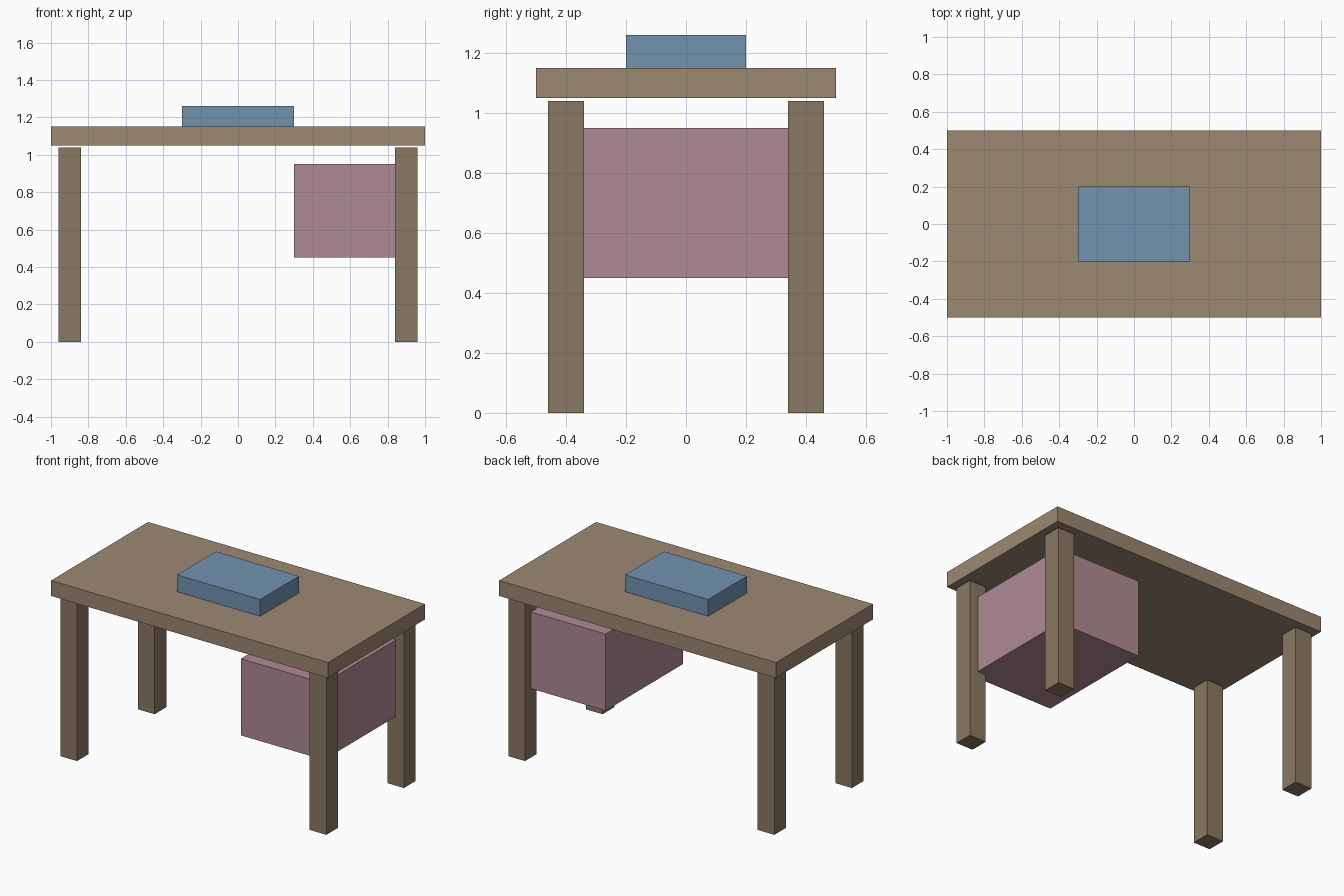
import bpy

if "Cube" in bpy.data.objects:
    bpy.data.objects.remove(bpy.data.objects["Cube"])


def material(name, rgb):
    mat = bpy.data.materials.new(name)
    mat.diffuse_color = (*rgb, 1)
    mat.use_nodes = True
    mat.node_tree.nodes["Principled BSDF"].inputs["Base Color"].default_value = mat.diffuse_color
    return mat


def box(name, low, high, mat):
    """Axis-aligned block between two opposite corners."""
    centre = [(a + b) / 2 for a, b in zip(low, high)]
    bpy.ops.mesh.primitive_cube_add(size=1, location=centre)
    obj = bpy.context.object
    obj.name = obj.data.name = name
    obj.scale = [b - a for a, b in zip(low, high)]
    bpy.ops.object.transform_apply(location=False, rotation=False, scale=True)
    obj.data.materials.append(mat)
    return obj


top_wood = material("top_wood", (0.333, 0.246, 0.168))
leg_wood = material("leg_wood", (0.254, 0.188, 0.122))
pink = material("drawer_pink", (0.429, 0.258, 0.292))
blue = material("blotter_blue", (0.171, 0.287, 0.434))

# Tabletop
box("tabletop", (-1, -0.5, 1.05), (1, 0.5, 1.15), top_wood)

# Four legs, ending just below the tabletop
LEG_X, LEG_Y, HALF = 0.90, 0.40, 0.06
for side, sx in (("left", -1), ("right", 1)):
    for end, sy in (("front", -1), ("back", 1)):
        x, y = sx * LEG_X, sy * LEG_Y
        box(f"{end}_{side}_leg", (x - HALF, y - HALF, 0),
            (x + HALF, y + HALF, 1.04), leg_wood)

# Drawer unit held between the right legs
box("drawer_unit", (0.3, -0.4, 0.45), (0.9, 0.4, 0.95), pink)

# Flat block on the desk, sunk slightly into the top
box("desk_block", (-0.3, -0.2, 1.14), (0.3, 0.2, 1.26), blue)
